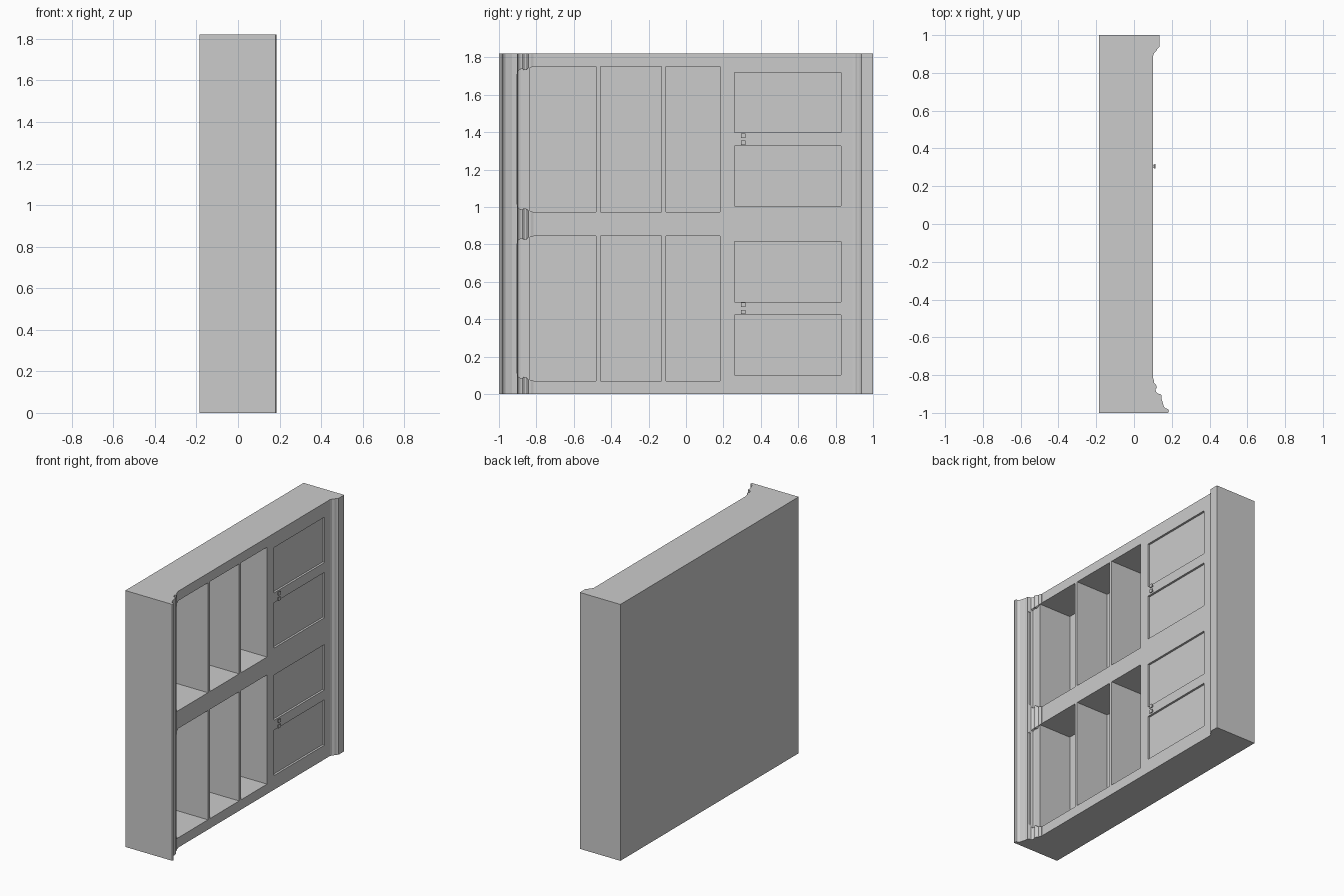
import bpy, bmesh

if "Cube" in bpy.data.objects:
    bpy.data.objects.remove(bpy.data.objects["Cube"])

H = 1.82            # height
FRONT = 0.10        # plane of the face frame
BACK = -0.185
HALVES = [(0.07, 0.845), (0.972, 1.752)]   # z range of the two open sections


def finish(name, bm):
    bmesh.ops.recalc_face_normals(bm, faces=bm.faces)
    me = bpy.data.meshes.new(name)
    bm.to_mesh(me)
    bm.free()
    ob = bpy.data.objects.new(name, me)
    bpy.context.collection.objects.link(ob)
    return ob


def add_box(bm, x0, x1, y0, y1, z0, z1):
    v = bmesh.ops.create_cube(bm, size=1)["verts"]
    bmesh.ops.scale(bm, vec=(x1 - x0, y1 - y0, z1 - z0), verts=v)
    bmesh.ops.translate(bm, vec=((x0 + x1) / 2, (y0 + y1) / 2, (z0 + z1) / 2), verts=v)


def moulding(name, profile, z0, z1, flare=False):
    """Stack of rectangles along y; flare wraps the profile round the ends."""
    bm = bmesh.new()
    rings = []
    for x, y in profile:
        d = x - FRONT if flare else 0
        lo, hi = max(0, z0 - d), min(H, z1 + d)
        rings.append([bm.verts.new(p) for p in
                      ((FRONT, y, lo), (x, y, lo), (x, y, hi), (FRONT, y, hi))])
    for a, b in zip(rings, rings[1:]):
        for i in range(4):
            j = (i + 1) % 4
            bm.faces.new((a[i], a[j], b[j], b[i]))
    bm.faces.new(rings[0])
    bm.faces.new(rings[-1])
    return finish(name, bm)


# Carcass with open bays and sunken door panels
bm = bmesh.new()
add_box(bm, BACK, FRONT, -1, 1, 0, H)
carcass = finish("carcass", bm)

bm = bmesh.new()
for z0, z1 in HALVES:
    mid = (z0 + z1) / 2
    for y0, y1 in ((-0.835, -0.48), (-0.457, -0.13), (-0.107, 0.183)):
        add_box(bm, -0.155, 0.3, y0, y1, z0, z1)
    for s in (-1, 1):
        a, b = sorted((mid + s * 0.035, mid + s * 0.357))
        add_box(bm, FRONT - 0.015, 0.3, 0.26, 0.83, a, b)
cutter = finish("bay_cutter", bm)
cutter.hide_render = True
cutter.hide_viewport = True
cut = carcass.modifiers.new("bays", "BOOLEAN")
cut.operation = "DIFFERENCE"
cut.solver = "EXACT"
cut.object = cutter

# Door knobs, widening outwards
for n, (z0, z1) in enumerate(HALVES):
    for s in (-1, 1):
        zc = (z0 + z1) / 2 + s * 0.019
        bm = bmesh.new()
        rings = []
        for x, r in ((FRONT - 0.002, 0.004), (0.109, 0.012), (0.114, 0.012)):
            rings.append([bm.verts.new((x, 0.305 + r * a, zc + r * b))
                          for a, b in ((-1, -1), (1, -1), (1, 1), (-1, 1))])
        for a, b in zip(rings, rings[1:]):
            for i in range(4):
                j = (i + 1) % 4
                bm.faces.new((a[i], a[j], b[j], b[i]))
        bm.faces.new(rings[0])
        bm.faces.new(rings[-1])
        finish(f"knob_{n}_{'upper' if s > 0 else 'lower'}", bm)

# Plinth moulding
moulding("plinth_moulding",
         [(0.101, 0.89), (0.106, 0.905), (0.117, 0.915), (0.124, 0.928),
          (0.134, 0.937), (0.134, 1)], 0, H)

# Crown cap running the full width
moulding("crown_cap",
         [(0.145, -0.905), (0.147, -0.93), (0.152, -0.945), (0.158, -0.965),
          (0.166, -0.975), (0.181, -0.98), (0.185, -0.99), (0.180, -1)], 0, H)

# Lower crown, set back over the bays and stepped forward over the stiles
LOWER = [(0.101, -0.815), (0.106, -0.83), (0.107, -0.842), (0.119, -0.855),
         (0.121, -0.866), (0.114, -0.874), (0.116, -0.886), (0.124, -0.897),
         (0.143, -0.902), (0.145, -0.93)]
SETBACK = [(max(0.101, x - 0.02), y) for x, y in LOWER if y < -0.836]
for n, (z0, z1) in enumerate(HALVES):
    moulding(f"crown_over_bay_{n}", SETBACK, z0, z1)
stiles = [(0, HALVES[0][0]), (HALVES[0][1], HALVES[1][0]), (HALVES[1][1], H)]
for n, (z0, z1) in enumerate(stiles):
    moulding(f"crown_over_stile_{n}", LOWER, z0, z1, flare=True)
